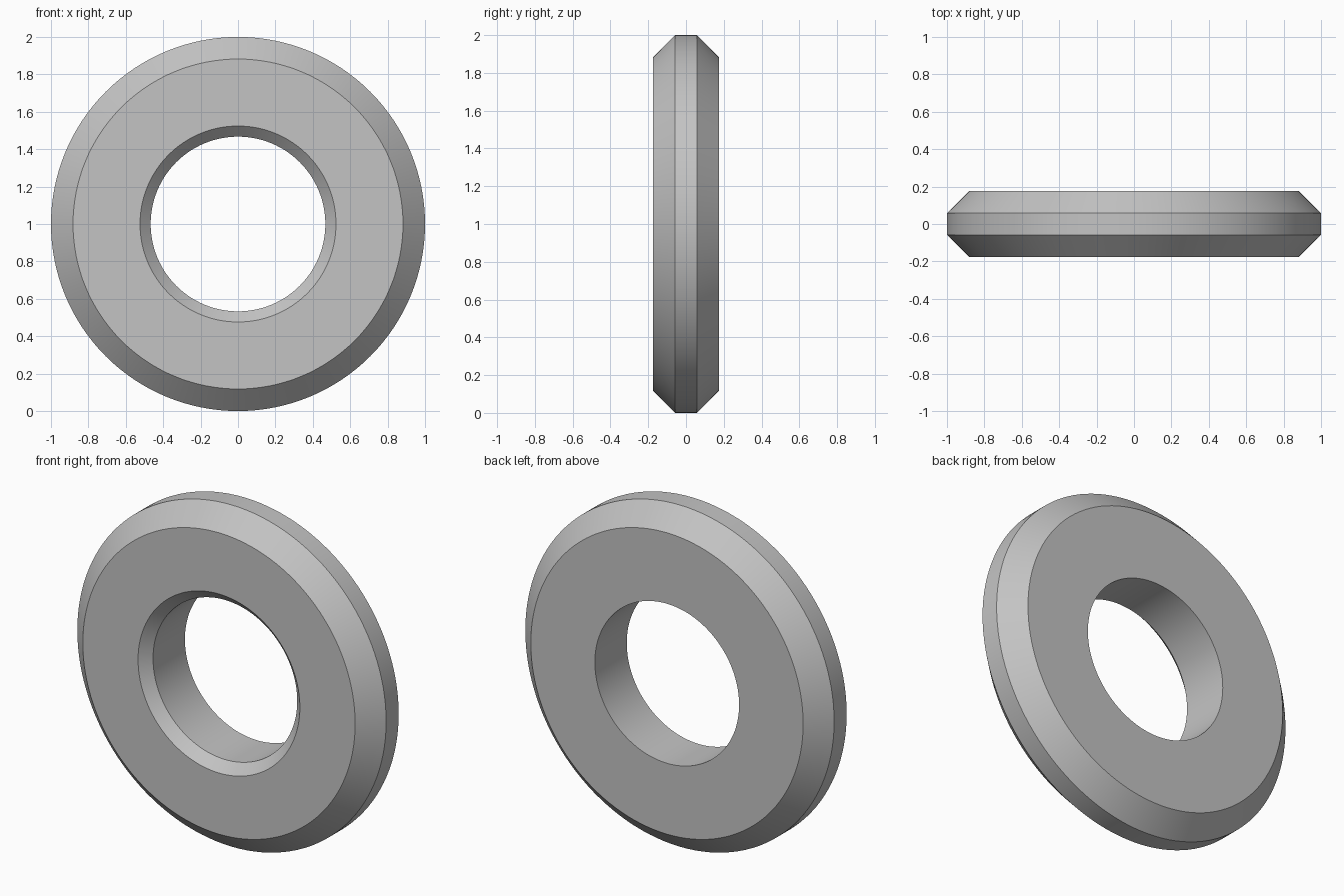
import bpy, bmesh, math
from mathutils import Matrix, Vector

cube = bpy.data.objects.get("Cube")
if cube:
    bpy.data.objects.remove(cube, do_unlink=True)

# Sizes
OUTER, HOLE, HALF = 1.0, 0.467, 0.176
RIM_CHAMFER, BORE_CHAMFER = 0.118, 0.057
SEGMENTS = 128

# Single grey material
grey = bpy.data.materials.new("light grey")
grey.use_nodes = True
colour = (0.55, 0.55, 0.55, 1)
grey.diffuse_color = colour
grey.node_tree.nodes["Principled BSDF"].inputs["Base Color"].default_value = colour

# Closed ring section as (radius, y); the bore is chamfered on the front only
section = [
    (HOLE, HALF),
    (OUTER - RIM_CHAMFER, HALF),
    (OUTER, HALF - RIM_CHAMFER),
    (OUTER, RIM_CHAMFER - HALF),
    (OUTER - RIM_CHAMFER, -HALF),
    (HOLE + BORE_CHAMFER, -HALF),
    (HOLE, BORE_CHAMFER - HALF),
]

# Spin the section around the y axis
bm = bmesh.new()
verts = [bm.verts.new((r, y, 0)) for r, y in section]
edges = [bm.edges.new((v, verts[(i + 1) % len(verts)])) for i, v in enumerate(verts)]
bmesh.ops.spin(bm, geom=verts + edges, cent=(0, 0, 0), axis=(0, 1, 0),
               angle=math.tau, steps=SEGMENTS, use_merge=True)
bmesh.ops.remove_doubles(bm, verts=bm.verts[:], dist=0.0001)
bmesh.ops.recalc_face_normals(bm, faces=bm.faces[:])
bmesh.ops.transform(bm, matrix=Matrix.Translation(Vector((0, 0, OUTER))), verts=bm.verts[:])

mesh = bpy.data.meshes.new("chamfered_ring")
bm.to_mesh(mesh)
bm.free()
mesh.materials.append(grey)
ring = bpy.data.objects.new("chamfered_ring", mesh)
bpy.context.collection.objects.link(ring)

# Smooth round surfaces, crisp chamfer edges
bpy.context.view_layer.objects.active = ring
ring.select_set(True)
bpy.ops.object.shade_smooth_by_angle(angle=math.radians(30))
